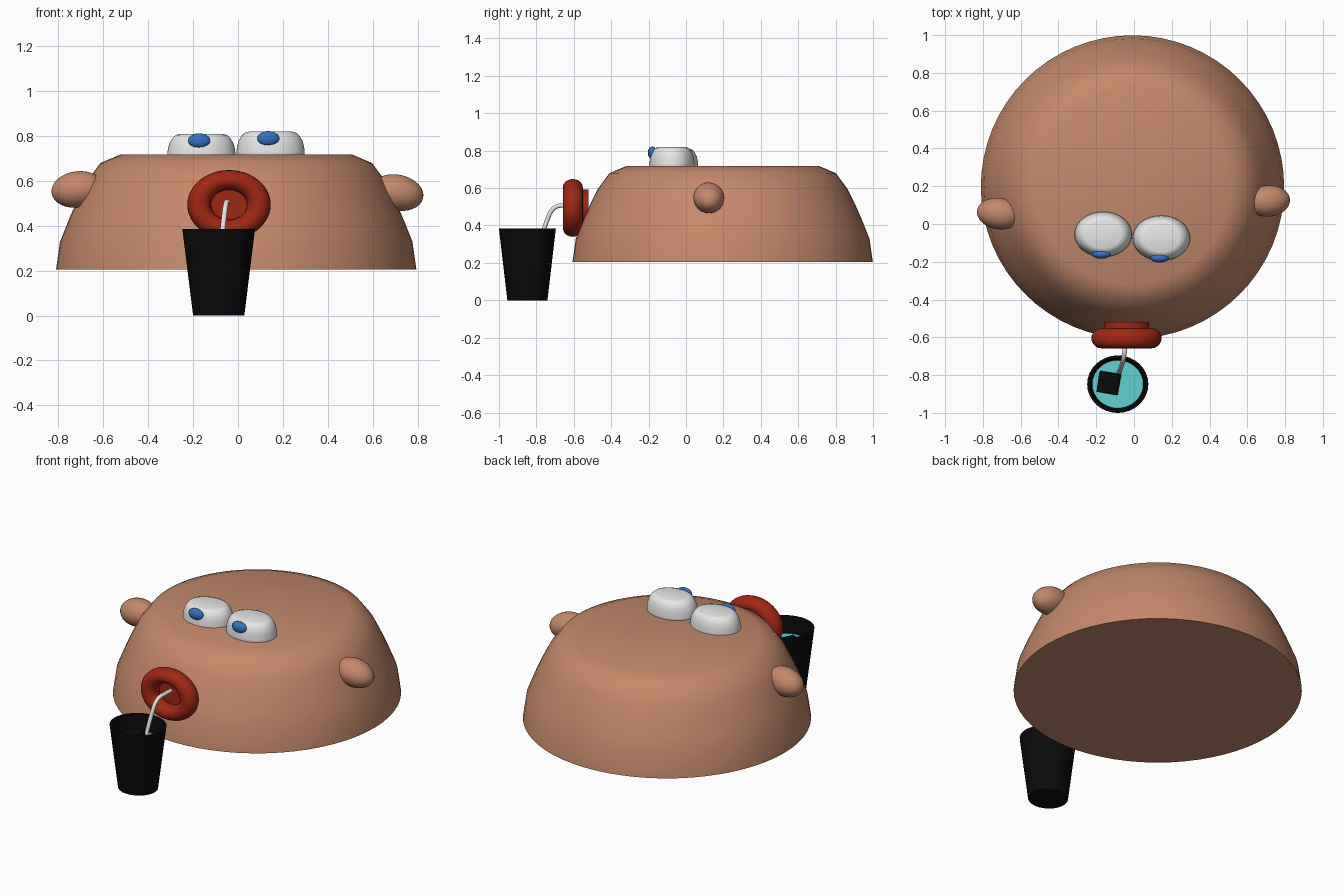
import bpy
import bmesh
from math import cos, sin, pi, radians

old = bpy.data.objects.get("Cube")
if old:
    bpy.data.objects.remove(old)


def material(name, r, g, b):
    m = bpy.data.materials.new(name)
    m.use_nodes = True
    m.diffuse_color = (r, g, b, 1)
    m.node_tree.nodes["Principled BSDF"].inputs["Base Color"].default_value = (r, g, b, 1)
    return m


skin = material("tan skin", 0.56, 0.25, 0.145)
white = material("white", 0.8, 0.8, 0.8)
blue = material("blue", 0.035, 0.17, 0.55)
red = material("dark red", 0.35, 0.02, 0.006)
black = material("black", 0.003, 0.003, 0.003)
cyan = material("cyan drink", 0.12, 0.65, 0.65)


def finish(obj, name, mat, angle=40):
    obj.name = name
    obj.data.materials.append(mat)
    bpy.ops.object.select_all(action="DESELECT")
    obj.select_set(True)
    bpy.context.view_layer.objects.active = obj
    if angle:
        bpy.ops.object.shade_smooth_by_angle(angle=radians(angle))
    return obj


def lathe(name, profile, loc, mat, scale=(1, 1, 1), segments=64):
    """Spin (radius, height) points about z, capping the ends."""
    bm = bmesh.new()
    rings = [[bm.verts.new((r * cos(2 * pi * i / segments), r * sin(2 * pi * i / segments), z))
              for i in range(segments)] for r, z in profile]
    for low, high in zip(rings, rings[1:]):
        for i in range(segments):
            j = (i + 1) % segments
            bm.faces.new((low[i], low[j], high[j], high[i]))
    bm.faces.new(rings[0][::-1])
    bm.faces.new(rings[-1])
    mesh = bpy.data.meshes.new(name)
    bm.to_mesh(mesh)
    bm.free()
    obj = bpy.data.objects.new(name, mesh)
    bpy.context.collection.objects.link(obj)
    obj.location, obj.scale = loc, scale
    return finish(obj, name, mat)


def ellipsoid(name, loc, scale, mat, rot=(0, 0, 0)):
    bpy.ops.mesh.primitive_uv_sphere_add(segments=32, ring_count=16, location=loc, rotation=rot)
    obj = bpy.context.object
    obj.scale = scale
    return finish(obj, name, mat)


# Dome-shaped head with a flat top
lathe("head", [(0.803, 0.205), (0.785, 0.33), (0.745, 0.43), (0.71, 0.51), (0.668, 0.595),
               (0.605, 0.68), (0.515, 0.718)], (-0.008, 0.196, 0), skin)

# Ears
ellipsoid("right_ear", (-0.715, 0.055, 0.562), (0.118, 0.083, 0.081), skin, (0, radians(-8), radians(-8)))
ellipsoid("left_ear", (0.71, 0.122, 0.548), (0.118, 0.083, 0.08), skin, (0, radians(12), radians(4)))

# Eyes: flattened domes, with a blue pupil on the front of each
eye_profile = [(0.97, -0.06), (1, 0), (0.985, 0.025), (0.94, 0.05), (0.86, 0.072), (0.76, 0.087), (0.62, 0.093)]
for side, x, y, z in (("right", -0.163, -0.055, 0.717), ("left", 0.145, -0.075, 0.727)):
    lathe(side + "_eye", eye_profile, (x, y, z), white, (0.152, 0.12, 1), 48)
    ellipsoid(side + "_pupil", (x - 0.01, y - 0.105, z + 0.062), (0.049, 0.024, 0.033), blue)

# Ring-shaped mouth and its inner disc
bpy.ops.mesh.primitive_torus_add(major_radius=0.133, minor_radius=0.053, major_segments=48,
                                 minor_segments=20, location=(-0.04, -0.605, 0.494),
                                 rotation=(radians(90), 0, 0))
mouth = bpy.context.object
mouth.scale = (1, 0.83, 1)
finish(mouth, "mouth_ring", red)
bpy.ops.mesh.primitive_cylinder_add(vertices=48, radius=0.12, depth=0.07,
                                    location=(-0.04, -0.555, 0.494), rotation=(radians(90), 0, 0))
bpy.context.object.scale = (1, 0.83, 1)
finish(bpy.context.object, "mouth_inside", red)

# Cup: outer wall, rim, inner wall and floor in one profile
cup = (-0.086, -0.848, 0)
lathe("cup", [(0.114, 0), (0.162, 0.385), (0.147, 0.385), (0.105, 0.02)], cup, black, (1, 0.94, 1), 32)
lathe("drink", [(0.132, 0.275), (0.135, 0.285)], cup, cyan, (1, 0.94, 1), 32)

# Block floating in the drink
bpy.ops.mesh.primitive_cube_add(size=0.11, location=(-0.127, -0.838, 0.26),
                                rotation=(radians(8), radians(-10), radians(-10)))
finish(bpy.context.object, "floating_block", black, 0)

# Bent straw from mouth to drink
curve = bpy.data.curves.new("straw", "CURVE")
curve.dimensions = "3D"
curve.bevel_depth = 0.012
curve.bevel_resolution = 3
curve.use_fill_caps = True
path = [(-0.043, -0.545, 0.507), (-0.047, -0.65, 0.507), (-0.052, -0.69, 0.502),
        (-0.057, -0.718, 0.48), (-0.062, -0.738, 0.44), (-0.08, -0.79, 0.27)]
spline = curve.splines.new("BEZIER")
spline.bezier_points.add(len(path) - 1)
for point, co in zip(spline.bezier_points, path):
    point.co = co
    point.handle_left_type = point.handle_right_type = "AUTO"
straw = bpy.data.objects.new("straw", curve)
bpy.context.collection.objects.link(straw)
bpy.ops.object.select_all(action="DESELECT")
straw.select_set(True)
bpy.context.view_layer.objects.active = straw
bpy.ops.object.convert(target="MESH")
finish(bpy.context.object, "straw", white)
